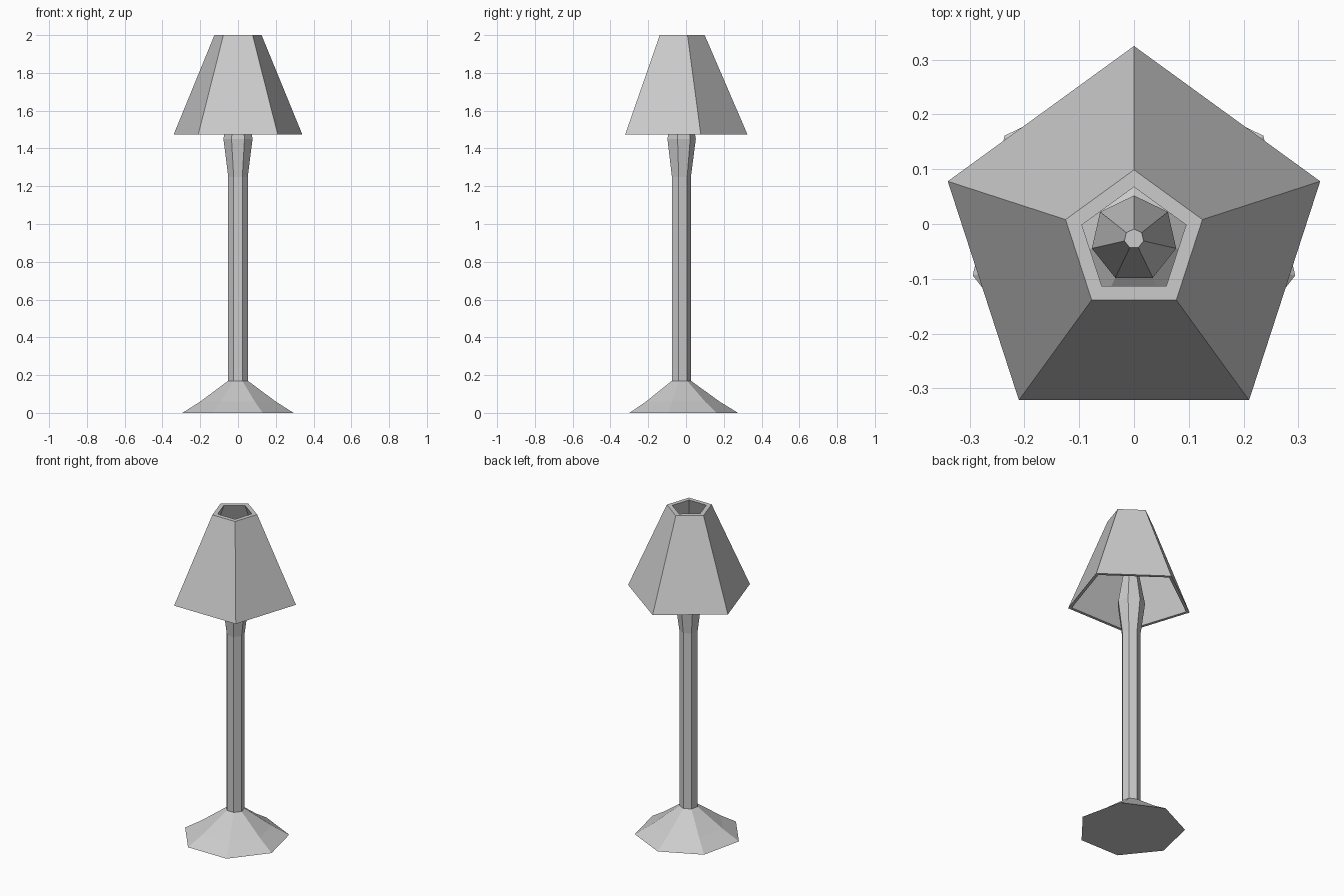
import bpy, bmesh
from math import sin, cos, pi

if "Cube" in bpy.data.objects:
    bpy.data.objects.remove(bpy.data.objects["Cube"])


def lathe(name, sides, profile, cy, loop=False):
    """Flat-faced n-sided rings with a corner towards +y; profile is (radius, z)."""
    bm = bmesh.new()
    rings = [[bm.verts.new((r * sin(2 * pi * i / sides), cy + r * cos(2 * pi * i / sides), z))
              for i in range(sides)] for r, z in profile]
    pairs = list(zip(rings, rings[1:]))
    if loop:
        pairs.append((rings[-1], rings[0]))
    else:
        bm.faces.new(rings[0])
        bm.faces.new(rings[-1])
    for a, b in pairs:
        for i in range(sides):
            j = (i + 1) % sides
            bm.faces.new((a[i], a[j], b[j], b[i]))
    bmesh.ops.recalc_face_normals(bm, faces=bm.faces)
    mesh = bpy.data.meshes.new(name)
    bm.to_mesh(mesh)
    bm.free()
    obj = bpy.data.objects.new(name, mesh)
    bpy.context.collection.objects.link(obj)
    return obj


# Seven-sided stand: flared foot, pole, socket and tapered bulb in one profile
lathe("lamp_stand", 7, [(0.302, 0), (0.205, 0.06), (0.053, 0.17), (0.053, 1.25),
                        (0.079, 1.45), (0.018, 1.80)], -0.027)

# Five-sided hollow shade, open at both ends
lathe("lamp_shade", 5, [(0.3575, 1.475), (0.1314, 2.0), (0.100, 2.0), (0.336, 1.475)],
      -0.0325, loop=True)
